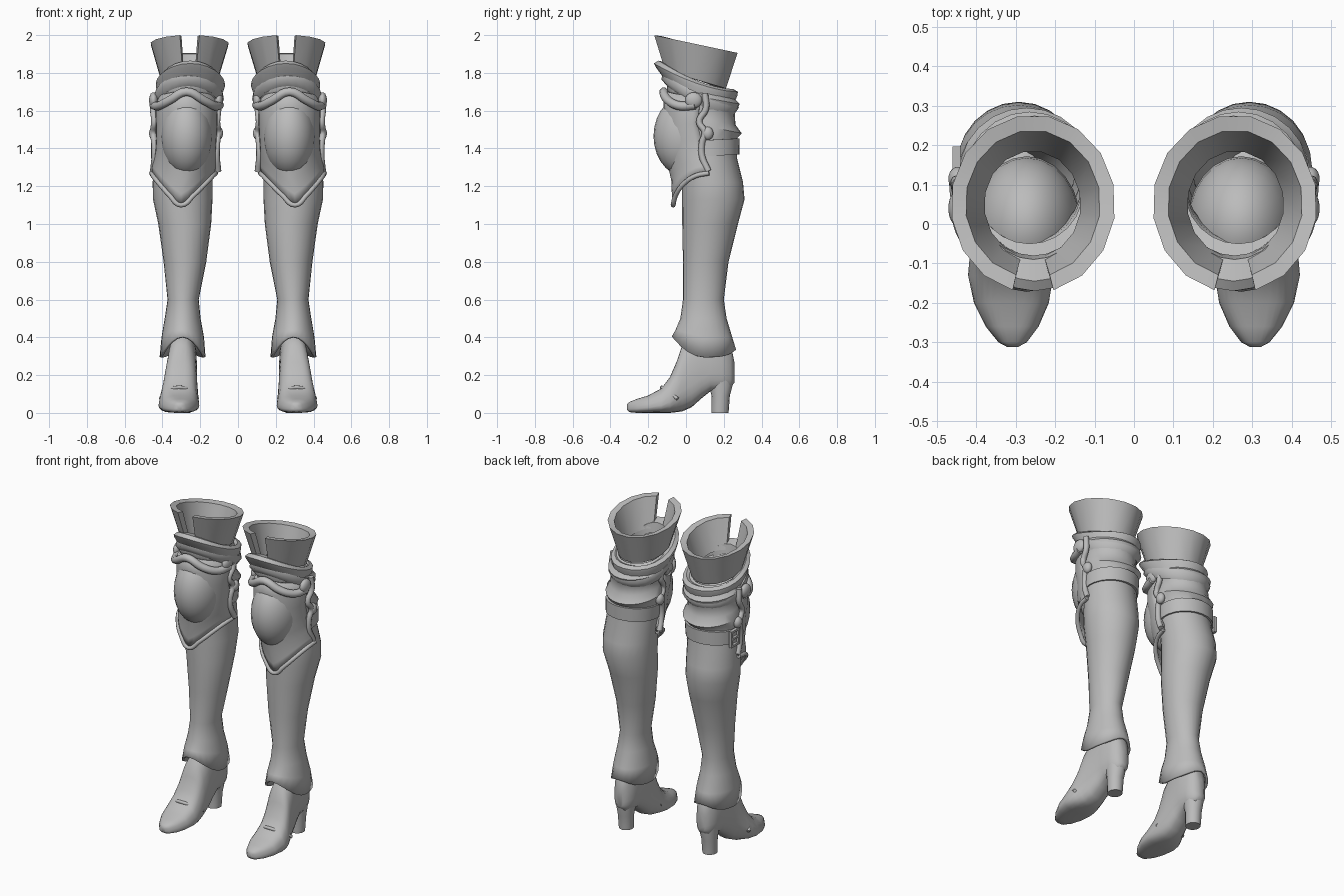
import bpy, bmesh, math
from mathutils import Vector

if "Cube" in bpy.data.objects:
    bpy.data.objects.remove(bpy.data.objects["Cube"])

mat = bpy.data.materials.new("plain_grey")
mat.diffuse_color = (0.5, 0.5, 0.5, 1)
mat.use_nodes = True
mat.node_tree.nodes["Principled BSDF"].inputs["Base Color"].default_value = mat.diffuse_color


def finish(ob, mirror=True, angle=40, thick=0, subdiv=0):
    bpy.ops.object.select_all(action='DESELECT')
    ob.select_set(True)
    bpy.context.view_layer.objects.active = ob
    if ob.type == 'CURVE':
        bpy.ops.object.convert(target='MESH')
        ob = bpy.context.object
    ob.data.materials.clear()
    ob.data.materials.append(mat)
    bpy.ops.object.shade_smooth_by_angle(angle=math.radians(angle))
    if thick:
        m = ob.modifiers.new("thickness", 'SOLIDIFY')
        m.thickness, m.offset = thick, -1
    if subdiv:
        ob.modifiers.new("smooth", 'SUBSURF').levels = subdiv
        ob.modifiers["smooth"].render_levels = subdiv
    if mirror:
        ob.modifiers.new("pair", 'MIRROR').use_clip = False
    return ob


def loft(name, rings, wrap=True, loop=False, cap=False, **kw):
    """Skin a list of rings; wrap closes each ring, loop closes the sequence."""
    bm = bmesh.new()
    vs = [[bm.verts.new(p) for p in r] for r in rings]
    n, k = len(rings[0]), len(rings)
    for i in range(k if loop else k - 1):
        a, b = vs[i], vs[(i + 1) % k]
        for j in range(n if wrap else n - 1):
            q = (j + 1) % n
            bm.faces.new((a[j], a[q], b[q], b[j]))
    if cap and wrap:
        bm.faces.new(vs[0])
        bm.faces.new(vs[-1])
    elif cap:
        bm.faces.new([r[0] for r in vs])
        bm.faces.new([r[-1] for r in vs])
    bmesh.ops.recalc_face_normals(bm, faces=bm.faces)
    me = bpy.data.meshes.new(name)
    bm.to_mesh(me)
    bm.free()
    ob = bpy.data.objects.new(name, me)
    bpy.context.collection.objects.link(ob)
    return finish(ob, **kw)


def ring(x0, x1, y0, y1, z, n=24, gap=0, rise=None):
    """Horizontal oval from its x and y limits; rise(c) lifts it, c=1 at the front."""
    out = []
    for j in range(n):
        if gap:
            a = -math.pi / 2 + gap + (2 * math.pi - 2 * gap) * j / (n - 1)
        else:
            a = -math.pi / 2 + 2 * math.pi * j / n
        c = -math.sin(a)
        out.append(Vector(((x0 + x1) / 2 + (x1 - x0) / 2 * math.cos(a),
                           (y0 + y1) / 2 - (y1 - y0) / 2 * c,
                           z + (rise(c) if rise else 0))))
    return out


def tube(name, pts, radius, **kw):
    cu = bpy.data.curves.new(name, 'CURVE')
    cu.dimensions = '3D'
    cu.bevel_depth, cu.bevel_resolution, cu.resolution_u = radius, 2, 5
    cu.use_fill_caps = True
    sp = cu.splines.new('BEZIER')
    sp.bezier_points.add(len(pts) - 1)
    for b, p in zip(sp.bezier_points, pts):
        b.co = p
        b.handle_left_type = b.handle_right_type = 'AUTO'
    ob = bpy.data.objects.new(name, cu)
    bpy.context.collection.objects.link(ob)
    return finish(ob, **kw)


def ball(name, loc, scale, **kw):
    bpy.ops.mesh.primitive_uv_sphere_add(segments=24, ring_count=14, location=loc)
    ob = bpy.context.object
    ob.name = name
    ob.scale = scale
    bpy.ops.object.transform_apply(location=True, rotation=True, scale=True)
    return finish(ob, **kw)


# Boot shaft: flared hem, calf, and gathered folds behind the knee
hem = lambda c: 0.11 * max(0, c) ** 2 + 0.04 * max(0, -c) ** 4
tilt = lambda c: 0.035 * c
shaft = [ring(.172, .415, -.075, .265, .295, rise=hem),
         ring(.18, .405, -.055, .245, .40, rise=lambda c: .04 * max(0, c))]
for z, x0, x1, y0, y1 in [(.50, .198, .388, -.03, .215), (.60, .208, .373, -.016, .2),
                          (.80, .168, .394, -.016, .225), (1.0, .142, .422, -.02, .275),
                          (1.13, .135, .45, -.02, .31), (1.22, .135, .452, -.02, .302),
                          (1.35, .128, .44, -.02, .27), (1.45, .122, .436, -.03, .268)]:
    shaft.append(ring(x0, x1, y0, y1, z))
for z, x0, x1, y0, y1 in [(1.515, .1, .445, -.05, .295), (1.56, .118, .43, -.05, .262),
                          (1.62, .118, .425, -.06, .258), (1.67, .09, .44, -.10, .285),
                          (1.705, .105, .42, -.10, .25), (1.75, .11, .41, -.1, .22)]:
    shaft.append(ring(x0, x1, y0, y1, z, rise=tilt))
loft("boot_shaft", shaft, thick=.014)

# Top cuff: thick flared band with an open front slot
lift = lambda c: .048 * c
loft("top_cuff", [ring(.105, .41, -.115, .215, 1.765, 16, .24, lift),
                  ring(.047, .465, -.175, .277, 1.953, 16, .25, lift),
                  ring(.085, .428, -.135, .238, 1.948, 16, .25, lift),
                  ring(.135, .38, -.085, .185, 1.765, 16, .24, lift)],
     wrap=False, loop=True, cap=True, angle=30)

# Collar: swept lip that rises to the front, plus a softer fold beneath
sweep = lambda c: .15 * ((1 + c) / 2) ** 1.7
loft("collar", [ring(.07, .435, -.17, .275, 1.70, rise=sweep),
                ring(.07, .435, -.16, .272, 1.68, rise=sweep),
                ring(.09, .42, -.12, .25, 1.625, rise=sweep),
                ring(.12, .39, -.08, .215, 1.64, rise=sweep),
                ring(.12, .39, -.09, .215, 1.70, rise=sweep),
                ring(.09, .415, -.145, .25, 1.715, rise=sweep)], loop=True, angle=35)
loft("under_fold", [ring(.08, .44, -.125, .272, 1.645, rise=sweep),
                    ring(.075, .447, -.13, .28, 1.615, rise=sweep),
                    ring(.1, .43, -.1, .255, 1.58, rise=sweep),
                    ring(.13, .4, -.05, .22, 1.61, rise=sweep)], loop=True, angle=60)

# Knee guard: curved plate whose lower edge drops to a point
plate = []
for cx, zc, ze, hw, yf, ye in [(.272, 1.71, 1.68, .155, -.115, .07),
                               (.272, 1.62, 1.61, .165, -.12, .07),
                               (.272, 1.52, 1.53, .163, -.12, .06),
                               (.273, 1.42, 1.45, .16, -.11, .08),
                               (.277, 1.32, 1.39, .16, -.098, .08),
                               (.281, 1.23, 1.35, .163, -.078, .10),
                               (.285, 1.16, 1.31, .170, -.075, .12),
                               (.288, 1.10, 1.27, .170, -.068, .122)]:
    row = []
    for j in range(17):
        t = j / 8 - 1
        a = t * math.pi / 2
        row.append(Vector((cx + hw * math.sin(a) + .014 * (1 - abs(t)) * (zc < 1.2),
                           yf + (ye - yf) * (1 - math.cos(a)),
                           zc + (ze - zc) * abs(math.sin(a)) ** 1.2)))
    plate.append(row)
loft("knee_plate", plate, wrap=False, thick=.012, angle=60)
ball("knee_dome", (.272, -.0, 1.465), (.137, .172, .215), angle=80)
tube("knee_lower_rim", plate[-1][::2], .013, angle=60)

# Knee guard trim: wavy top edge and side scrolls
tube("knee_top_trim", [(.272 + x, y, z) for x, y, z in
                       [(-.175, .05, 1.63), (-.15, -.03, 1.625), (-.09, -.095, 1.655),
                        (0, -.118, 1.70), (.09, -.095, 1.655), (.15, -.03, 1.625),
                        (.175, .05, 1.63)]], .024, angle=60)
for s, side in ((-1, "inner"), (1, "outer")):
    edge = [(.168, .10, 1.69), (.172, .105, 1.61), (.166, .07, 1.54), (.172, .10, 1.485),
            (.166, .085, 1.43), (.164, .085, 1.36), (.172, .118, 1.28)]
    tube(side + "_knee_side_trim", [(.277 + s * x, y, z) for x, y, z in edge], .017, angle=60)
    ball(side + "_upper_scroll", (.275 + s * .172, .04, 1.655), (.024, .045, .042), angle=80)
    ball(side + "_lower_scroll", (.275 + s * .172, .115, 1.48), (.024, .03, .035), angle=80)

# Strap below the knee, with a buckle on one outer side only
down = lambda c: -.008 * c
loft("knee_strap", [ring(.118, .447, -.03, .282, 1.36, rise=down),
                    ring(.112, .447, -.03, .284, 1.445, rise=down),
                    ring(.135, .425, -.01, .262, 1.445, rise=down),
                    ring(.135, .425, -.01, .262, 1.36, rise=down)], loop=True, angle=30)
for name, dy, dz, sy, sz in [("buckle_top", 0, .045, .08, .014), ("buckle_bottom", 0, -.045, .08, .014),
                             ("buckle_front", -.035, 0, .014, .1), ("buckle_back", .035, 0, .014, .1),
                             ("buckle_prong", 0, 0, .08, .012)]:
    bpy.ops.mesh.primitive_cube_add(size=1, location=(-.45, .155 + dy, 1.4 + dz))
    bar = bpy.context.object
    bar.name = name
    bar.scale = (.02, sy, sz)
    finish(bar, mirror=False)


# Shoe: upright sections from toe to heel
def section(y, cx, b, t, wb, wt, n=24):
    out = []
    for j in range(n):
        a = 2 * math.pi * j / n
        c, s = math.cos(a), math.sin(a)
        u = math.copysign(abs(c) ** .7, c)
        v = (math.copysign(abs(s) ** .7, s) + 1) / 2
        out.append(Vector((cx + u * (wb + (wt - wb) * v), y, b + (t - b) * v)))
    return out


foot = [(-.312, .308, .015, .045, .015, .012), (-.30, .308, .004, .058, .04, .03),
        (-.26, .309, .0, .074, .075, .055), (-.20, .311, .0, .092, .105, .08),
        (-.13, .313, .0, .13, .122, .085), (-.085, .312, .0, .19, .122, .075),
        (-.05, .308, .004, .27, .115, .068), (-.02, .303, .008, .36, .105, .066),
        (.03, .298, .03, .41, .092, .068), (.08, .294, .075, .425, .082, .07),
        (.13, .291, .115, .425, .076, .07), (.19, .29, .12, .41, .072, .064),
        (.235, .29, .13, .37, .055, .045), (.256, .29, .16, .27, .025, .02)]
loft("shoe", [section(*f) for f in foot], cap=True, angle=50)
tube("shoe_vamp_edge", [(.215, -.045, .075), (.245, -.10, .115), (.311, -.128, .135),
                        (.377, -.10, .115), (.41, -.045, .075)], .01, angle=60)

# Heel: tapered block under the back of the shoe
loft("heel", [ring(.252, .338, .135, .225, 0, 16), ring(.25, .34, .134, .227, .02, 16),
              ring(.247, .343, .135, .232, .09, 16), ring(.235, .35, .12, .25, .16, 16),
              ring(.23, .352, .11, .25, .21, 16)], cap=True)
